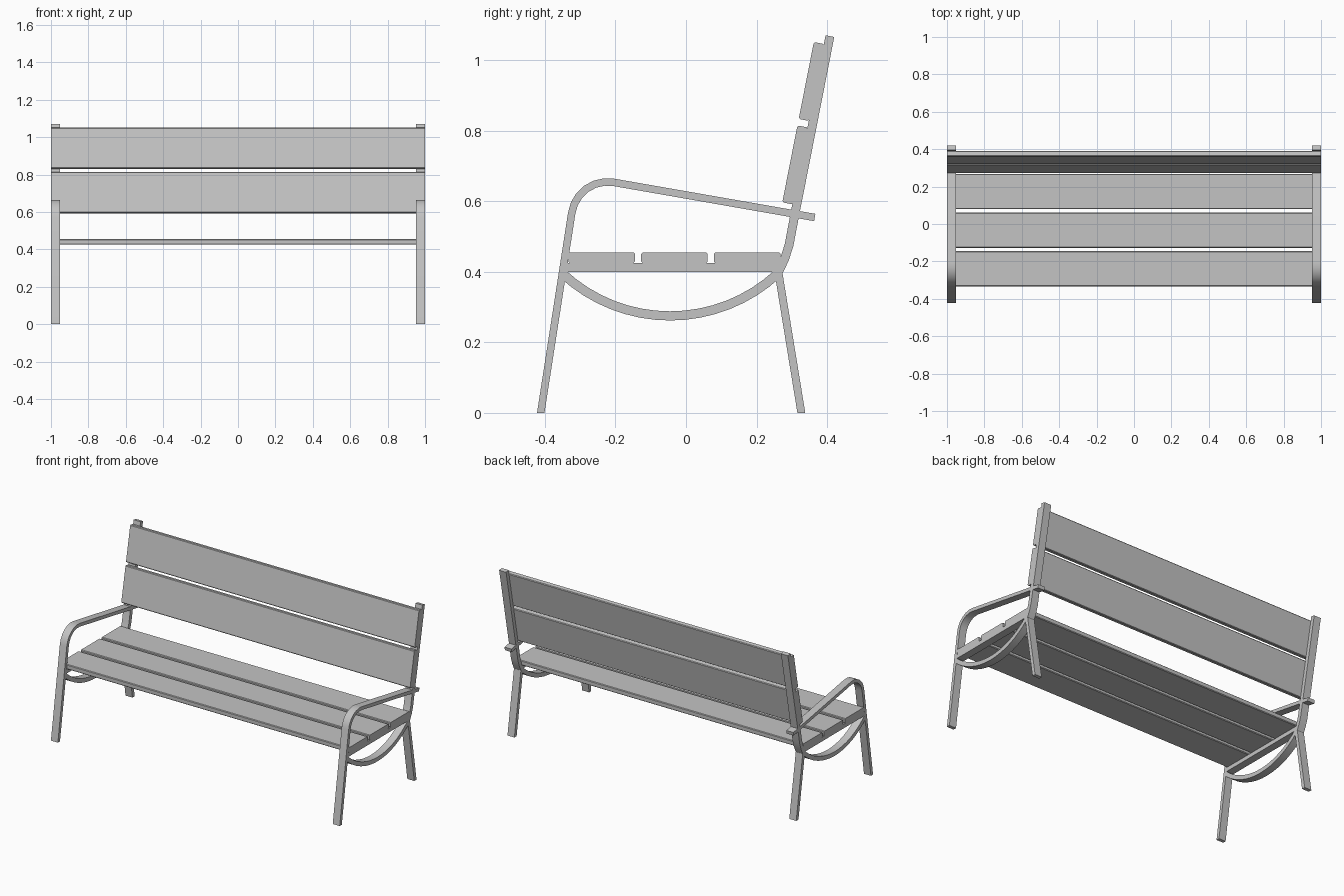
import bpy, bmesh, math
from mathutils import Vector, Matrix

cube = bpy.data.objects.get("Cube")
if cube:
    bpy.data.objects.remove(cube, do_unlink=True)

grey = bpy.data.materials.new("plain_grey")
grey.use_nodes = True
colour = (0.55, 0.55, 0.55, 1)
grey.diffuse_color = colour
grey.node_tree.nodes["Principled BSDF"].inputs["Base Color"].default_value = colour

FRAME_IN, FRAME_OUT = 0.952, 1.0


def finish(name, bm):
    bmesh.ops.recalc_face_normals(bm, faces=bm.faces)
    mesh = bpy.data.meshes.new(name)
    bm.to_mesh(mesh)
    bm.free()
    mesh.materials.append(grey)
    obj = bpy.data.objects.new(name, mesh)
    bpy.context.collection.objects.link(obj)
    bpy.ops.object.select_all(action='DESELECT')
    obj.select_set(True)
    bpy.context.view_layer.objects.active = obj
    bpy.ops.object.shade_smooth_by_angle(angle=math.radians(30))
    return obj


def flat_bar(name, path, width, side):
    """Flat bar following a (y, z) path with mitred corners, cut level at the floor."""
    pts = [Vector(p) for p in path]
    dirs = [(b - a).normalized() for a, b in zip(pts, pts[1:])]
    bm = bmesh.new()
    rings = []
    for i, p in enumerate(pts):
        d0, d1 = dirs[max(i - 1, 0)], dirs[min(i, len(dirs) - 1)]
        n0, n1 = Vector((-d0.y, d0.x)), Vector((-d1.y, d1.x))
        mitre = (n0 + n1).normalized()
        off = mitre * (width / 2 / mitre.dot(n0))
        a, b = p + off, p - off
        rings.append([bm.verts.new((x * side, q.x, q.y)) for x, q in
                      ((FRAME_IN, a), (FRAME_OUT, a), (FRAME_OUT, b), (FRAME_IN, b))])
    for r, s in zip(rings, rings[1:]):
        for k in range(4):
            j = (k + 1) % 4
            bm.faces.new((r[k], r[j], s[j], s[k]))
    bm.faces.new(rings[0])
    bm.faces.new(rings[-1])
    # trim anything below the floor and cap the cut
    cut = bmesh.ops.bisect_plane(bm, geom=bm.verts[:] + bm.edges[:] + bm.faces[:],
                                 plane_co=(0, 0, 0), plane_no=(0, 0, 1), clear_inner=True)
    edges = [e for e in cut["geom_cut"] if isinstance(e, bmesh.types.BMEdge)]
    if edges:
        bmesh.ops.contextual_create(bm, geom=edges)
    return finish(name, bm)


def slat(name, centre, depth, height, tilt=0.0):
    """Full-length board with its long edges chamfered."""
    bm = bmesh.new()
    bmesh.ops.create_cube(bm, size=1)
    bmesh.ops.scale(bm, vec=(2, depth, height), verts=bm.verts)
    long_edges = [e for e in bm.edges if abs(e.verts[0].co.x - e.verts[1].co.x) > 1]
    bmesh.ops.bevel(bm, geom=long_edges, offset=0.004, segments=1, affect='EDGES')
    bm.transform(Matrix.Translation((0, *centre)) @ Matrix.Rotation(-tilt, 4, 'X'))
    return finish(name, bm)


# side frame paths
bend_centre, bend_r = Vector((-0.222, 0.552)), 0.103
front_and_arm = [(-0.418, -0.04)]
for k in range(7):
    a = math.radians(172 - k * 92 / 6)
    front_and_arm.append(tuple(bend_centre + bend_r * Vector((math.cos(a), math.sin(a)))))
front_and_arm.append((0.365, 0.554))

rear_leg = [(0.3335, -0.04), (0.261, 0.405)]
back_post = [(0.262, 0.40), (0.279, 0.435), (0.292, 0.475), (0.309, 0.565), (0.408, 1.068)]
seat_rail = [(-0.352, 0.4125), (0.268, 0.4125)]

# shallow circular brace hanging under the seat
brace_r, brace_y, brace_low = 0.448, -0.045, 0.275
brace = []
for k in range(17):
    a = math.radians(-90 - 43 + k * 86 / 16)
    brace.append((brace_y + brace_r * math.cos(a),
                  brace_low + brace_r + brace_r * math.sin(a)))

for label, side in (("left", 1), ("right", -1)):
    flat_bar(label + "_front_leg_and_armrest", front_and_arm, 0.021, side)
    flat_bar(label + "_rear_leg", rear_leg, 0.022, side)
    flat_bar(label + "_back_post", back_post, 0.025, side)
    flat_bar(label + "_seat_rail", seat_rail, 0.025, side)
    flat_bar(label + "_seat_brace", brace, 0.026, side)

# seat boards
for name, y0, y1 in (("front", -0.333, -0.145), ("middle", -0.127, 0.061), ("rear", 0.079, 0.268)):
    slat(name + "_seat_slat", ((y0 + y1) / 2, 0.44), y1 - y0, 0.03)

# backrest boards, leaning with the posts
lean = math.atan2(0.099, 0.503)
up = Vector((math.sin(lean), math.cos(lean)))
back = Vector((up.y, -up.x))
base = Vector((0.273, 0.597))
for name, start in (("lower", 0.0), ("upper", 0.241)):
    c = base + up * (start + 0.111) + back * 0.015
    slat(name + "_back_slat", tuple(c), 0.03, 0.222, lean)
